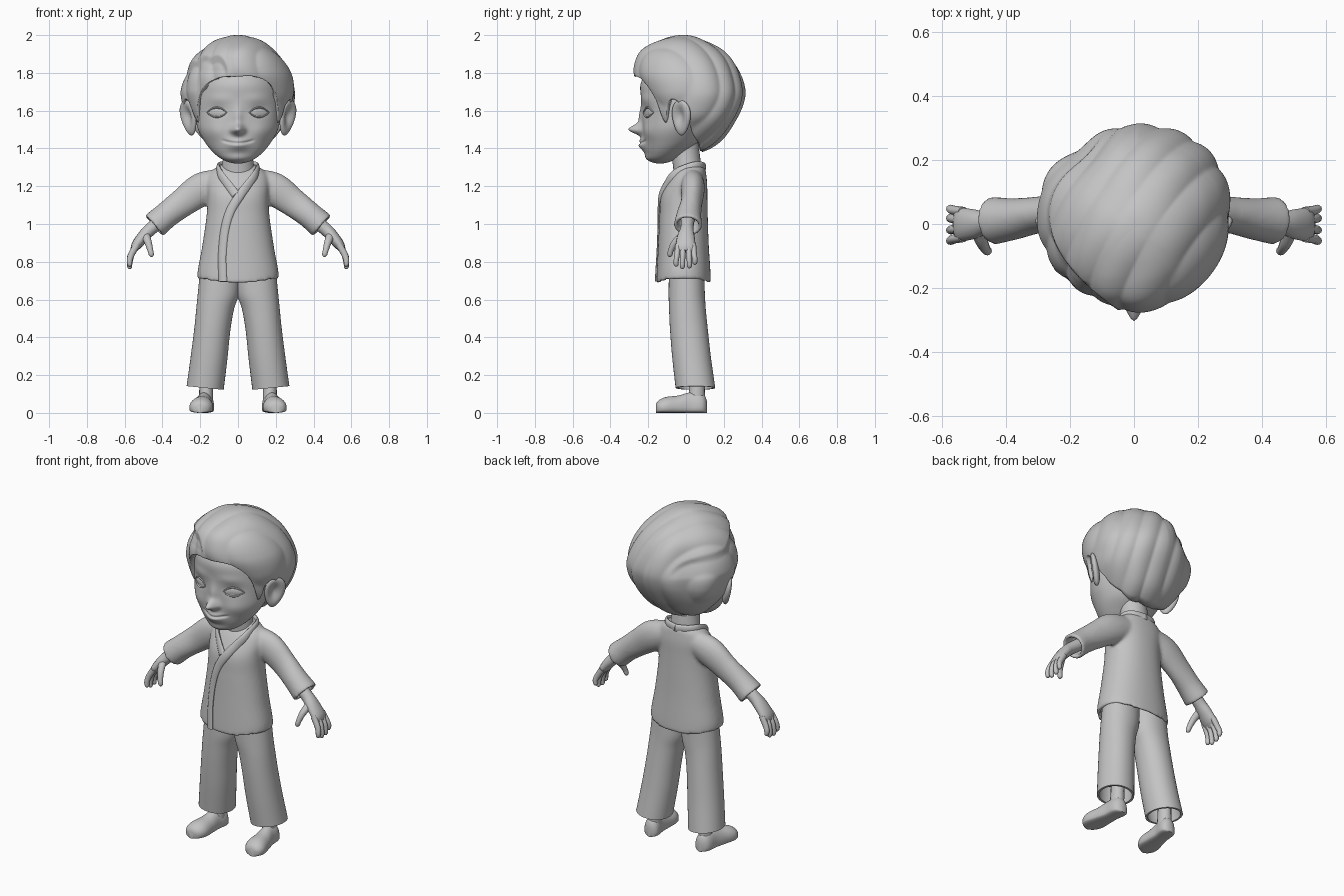
import bpy, bmesh
from math import sin, cos, pi, sqrt, exp, copysign
from mathutils import Vector, Matrix

if "Cube" in bpy.data.objects:
    bpy.data.objects.remove(bpy.data.objects["Cube"])

clay = bpy.data.materials.new("plain_grey")
clay.use_nodes = True
clay.diffuse_color = (0.55, 0.55, 0.55, 1)
clay.node_tree.nodes["Principled BSDF"].inputs["Base Color"].default_value = clay.diffuse_color


# ---------- helpers ----------
def interp(table, t):
    """Smooth interpolation of rows (key, values...) at key t."""
    t = min(max(t, table[0][0]), table[-1][0])
    i = max(k for k in range(len(table) - 1) if table[k][0] <= t)
    a, b = table[i], table[i + 1]
    before, after = table[max(i - 1, 0)], table[min(i + 2, len(table) - 1)]
    h = b[0] - a[0]
    s = (t - a[0]) / h
    out = []
    for k in range(1, len(a)):
        ma = (b[k] - before[k]) / (b[0] - before[0]) * h
        mb = (after[k] - a[k]) / (after[0] - a[0]) * h
        d = b[k] - a[k]
        out.append(a[k] + s * (ma + s * (3 * d - 2 * ma - mb + s * (ma + mb - 2 * d))))
    return out


def clamp(v):
    return min(1, max(0, v))


def power(v, p):
    return copysign(abs(v) ** p, v)


def oval(angle, z, width, front, back, p=1.0):
    """Point on a horizontal oval, angle zero facing the front."""
    mid, depth = (front + back) / 2, (back - front) / 2
    return Vector((width * power(sin(angle), p), mid - depth * power(cos(angle), p), z))


def oval_rows(table, start, end, steps, p=1.0, n=48):
    zs = [start + (end - start) * i / steps for i in range(steps + 1)]
    return [[oval(2 * pi * j / n, z, *interp(table, z), p) for j in range(n)] for z in zs]


def front_y(x, width, front, back, p=1.0):
    mid, depth = (front + back) / 2, (back - front) / 2
    return mid - depth * (1 - min(1, abs(x / width)) ** (2 / p)) ** (p / 2)


def sweep(path, hint=lambda p: Vector((0, 1, 0)), n=16, steps=6):
    """Rows of an oval tube along points (x, y, z, side radius, normal radius)."""
    table = [(i, *p) for i, p in enumerate(path)]
    count = (len(path) - 1) * steps
    stations = [interp(table, i / steps) for i in range(count + 1)]
    rows = []
    for i, s in enumerate(stations):
        centre = Vector(s[:3])
        tangent = Vector(stations[min(i + 1, count)][:3]) - Vector(stations[max(i - 1, 0)][:3])
        side = tangent.cross(hint(centre)).normalized()
        normal = side.cross(tangent).normalized()
        rows.append([centre + side * s[3] * cos(2 * pi * j / n) + normal * s[4] * sin(2 * pi * j / n)
                     for j in range(n)])
    return rows


def hollow(rows, depth, scale=0.84):
    """Turn the last row inward so the garment has an open end."""
    last, prev = rows[-1], rows[-2]
    c = sum(last, Vector()) / len(last)
    inward = (sum(prev, Vector()) / len(prev) - c).normalized() * depth
    rim = [c + (p - c) * scale for p in last]
    return rows + [rim, [p + inward for p in rim]]


def flip(rows):
    return [[Vector((-p.x, p.y, p.z)) for p in row] for row in rows]


def build(name, shells, angle=50, mirror=False, caps=(True, True)):
    bm = bmesh.new()
    for rows in shells:
        grid = [[bm.verts.new(p) for p in row] for row in rows]
        n = len(grid[0])
        for a, b in zip(grid, grid[1:]):
            for j in range(n):
                bm.faces.new((a[j], a[(j + 1) % n], b[(j + 1) % n], b[j]))
        for row, cap in zip((grid[0], grid[-1]), caps):
            if cap:
                bm.faces.new(row)
    bmesh.ops.recalc_face_normals(bm, faces=bm.faces)
    return finish(name, bm, angle, mirror)


def finish(name, bm, angle=50, mirror=False):
    mesh = bpy.data.meshes.new(name)
    bm.to_mesh(mesh)
    bm.free()
    mesh.materials.append(clay)
    ob = bpy.data.objects.new(name, mesh)
    bpy.context.collection.objects.link(ob)
    bpy.ops.object.select_all(action="DESELECT")
    ob.select_set(True)
    bpy.context.view_layer.objects.active = ob
    bpy.ops.object.shade_smooth_by_angle(angle=angle * pi / 180)
    if mirror:
        ob.modifiers.new("mirror", "MIRROR").use_mirror_merge = False
    return ob


def ball(name, matrix, shape=lambda p: p):
    bm = bmesh.new()
    bmesh.ops.create_uvsphere(bm, u_segments=32, v_segments=24, radius=1)
    for v in bm.verts:
        v.co = matrix @ shape(v.co.copy())
    return finish(name, bm, 180, True)


def bump(x, z, sx, sz):
    return exp(-(x / sx) ** 2 - (z / sz) ** 2)


# ---------- head and face ----------
CHIN = 1.32
HEAD = [(sqrt(z - CHIN), w, f, b) for z, w, f, b in (
    (1.32, 0, -.14, -.14), (1.34, .08, -.2, -.06), (1.38, .132, -.215, .0), (1.43, .173, -.224, .06),
    (1.5, .211, -.23, .1), (1.57, .225, -.234, .15), (1.66, .231, -.237, .19), (1.75, .22, -.238, .22),
    (1.83, .18, -.18, .2), (1.92, .06, -.05, .06))]


def relief(x, z):
    """How far the face stands out in front of the plain oval."""
    ax = abs(x)
    d = .07 * bump(x, z - 1.5, .028, .028) + .016 * bump(x, z - 1.56, .022, .05)
    d += .01 * bump(ax - .028, z - 1.495, .014, .014)
    d += .03 * bump(x, z - 1.42, .055, .033) + .006 * bump(x, z - 1.35, .05, .025)
    d -= .011 * bump(ax - .11, z - 1.6, .05, .03)
    d += .01 * bump(ax - .12, z - 1.49, .055, .045) + .006 * bump(ax - .1, z - 1.665, .07, .025)
    if ax < .09:
        d -= .01 * exp(-((z - 1.428 - 2.2 * x * x) / .007) ** 2) * (1 - (ax / .09) ** 4)
    return d


def face_y(x, z):
    return front_y(x, *interp(HEAD, sqrt(z - CHIN))) - relief(x, z)


rows = []
for i in range(121):
    u = .03 + .74 * i / 120
    row = [oval(2 * pi * j / 128, CHIN + u * u, *interp(HEAD, u)) for j in range(128)]
    for j, p in enumerate(row):
        if cos(2 * pi * j / 128) > 0:
            p.y -= relief(p.x, p.z)
    rows.append(row)
build("head", [rows], 180)

# Blank almond eyes with raised lids
eye = Vector((.112, face_y(.112, 1.59) + .006, 1.59))
ball("eyes", Matrix.Translation(eye) @ Matrix.Rotation(.45, 4, "Z") @ Matrix.Diagonal((.05, .011, .025, 1)))
lids = []
for lift in (.027, -.024):
    path = []
    for i in range(9):
        t = -1 + i / 4
        x, z = .112 + .052 * t, 1.59 + lift * (1 - t * t)
        path.append((x, face_y(x, z) - .001, z, .0045 - .002 * t * t, .006 - .003 * t * t))
    lids.append(sweep(path, n=10, steps=3))
build("eyelids", lids, 60, True)


# Flared ears with a hollow bowl
def ear_shape(p):
    p.y *= 1 + .25 * p.z
    if p.x > 0:
        p.x *= 1 - 1.25 * bump(p.y + .1, p.z - .12, .6, .62)
    return p


ball("ears", Matrix.Translation((.262, -.025, 1.562)) @ Matrix.Rotation(.2, 4, "Y")
     @ Matrix.Rotation(-.65, 4, "Z") @ Matrix.Diagonal((.026, .058, .095, 1)), ear_shape)

# ---------- swept hair shell ----------
HAIR = [(sqrt(2 - z), w, f, b) for z, w, f, b in (
    (2, 0, -.01, -.01), (1.975, .11, -.13, .09), (1.92, .19, -.23, .19), (1.86, .245, -.265, .25),
    (1.79, .284, -.272, .288), (1.7, .3, -.24, .31), (1.63, .29, -.21, .298), (1.55, .262, -.18, .26),
    (1.46, .19, -.14, .2), (1.41, .14, -.1, .14), (1.385, .1, -.08, .085))]
HAIRLINE = [(0, 1.78), (.3, 1.78), (.5, 1.76), (.68, 1.7), (.82, 1.57), (.92, 1.54), (1.02, 1.62),
            (1.2, 1.66), (1.42, 1.6), (1.6, 1.47), (2.1, 1.4), (pi, 1.385)]


def hair_point(angle, v):
    low = interp(HAIRLINE, abs(angle))[0]
    u = sqrt(2 - low) * v
    z = 2 - u * u
    # Round on top, squarer around the temples
    p = oval(angle, z, *interp(HAIR, u), 1 - .16 * clamp((1.82 - z) / .2))
    out = Vector((p.x, p.y - .03, p.z - 1.68)).normalized()
    across = .85 * p.x - .5 * p.y + .25 * (p.z - 1.8)
    lock = sqrt(sin(pi * across / .11) ** 2 + .01) ** .8 - .55
    p += out * .012 * lock * clamp(v * 2.2)
    # Lower side of the parting, flatter at that back corner
    parting = -.265 + 2.4 * (p.y - .03) ** 2
    p -= out * .02 * clamp((parting - p.x) / .022) * clamp((p.z - 1.7) / .12)
    p -= out * .032 * bump(angle + 2.5, z - 1.72, .38, .2) * clamp(v * 2)
    return p


rows = [[hair_point(-pi + 2 * pi * j / 220, .02 + .98 * i / 72) for j in range(220)] for i in range(73)]
hair = build("hair", [rows], 80, caps=(True, False))
shell = hair.modifiers.new("thickness", "SOLIDIFY")
shell.thickness = .035
shell.offset = -1

# ---------- neck ----------
NECK = [(1.2, .085, -.06, .08), (1.3, .085, -.068, .08), (1.36, .078, -.075, .074), (1.46, .075, -.08, .06)]
build("neck", [oval_rows(NECK, 1.2, 1.46, 12)])

# ---------- wrap jacket: body and wide sleeves fused ----------
JACKET = [(.69, .216, -.157, .132), (.74, .213, -.155, .13), (.9, .187, -.147, .12), (1.05, .166, -.14, .115),
          (1.15, .162, -.132, .113), (1.22, .165, -.1, .112), (1.27, .15, -.068, .106), (1.3, .115, -.04, .1),
          (1.315, .09, -.025, .085)]
rows = oval_rows(JACKET, 1.315, .685, 40, .9)
for p in (p for row in rows for p in row):
    # Hem rises at the sides
    p.z += .024 * min(1, abs(p.x) / .2) ** 2 * max(0, (.85 - p.z) / .16)
body = hollow(rows, .05, .9)
sleeve = hollow(sweep([(.08, .035, 1.225, .07, .06), (.19, .036, 1.185, .088, .063), (.29, .03, 1.115, .077, .057),
                       (.375, .016, 1.05, .07, .065), (.445, .01, .99, .073, .076)], n=32), .07, .72)
jacket = build("jacket", [body, sleeve, flip(sleeve)])
blend = jacket.modifiers.new("fuse", "REMESH")
blend.mode = "VOXEL"
blend.voxel_size = .009
blend.use_smooth_shade = True
soften = jacket.modifiers.new("soften", "SMOOTH")
soften.factor = .5
soften.iterations = 8


# Collar bands crossing at the chest, the upper one running to the hem
def band(points):
    path = [(0, .096, 1.302), (.065, .078, 1.306), (.102, .03, 1.302)]
    path += [(x, front_y(x, *interp(JACKET, z), .9) - .002, z) for x, z in points]
    return sweep([(*p, .024, .011) for p in path], lambda p: Vector((p.x, p.y - .03, .0)), 12)


build("upper_lapel", [band([(.095, 1.265), (.055, 1.21), (.01, 1.15), (-.04, 1.07), (-.07, .97), (-.083, .85),
                            (-.083, .76), (-.08, .695)])], 60)
build("under_lapel", [flip(band([(.095, 1.265), (.055, 1.21), (.012, 1.155)]))], 60)

# ---------- hands ----------
arm = sweep([(.39, .01, 1.03, .036, .036), (.46, .005, .975, .034, .035), (.5, .0, .935, .032, .046),
             (.54, -.002, .885, .026, .052), (.557, -.002, .855, .013, .046)])
digits = [arm]
for y, drop, spread in ((-.042, .775, -.01), (-.015, .762, -.004), (.014, .766, .004), (.039, .785, .008)):
    digits.append(sweep([(.535, y, .89, .018, .015), (.564, y + spread * .5, .84, .017, .0145),
                         (.574, y + spread, drop + .03, .015, .0135), (.572, y + spread, drop + .008, .012, .012),
                         (.57, y + spread, drop, .004, .004)], n=12, steps=4))
digits.append(sweep([(.49, -.02, .94, .024, .02), (.475, -.06, .9, .019, .018), (.464, -.08, .86, .015, .015),
                     (.458, -.085, .836, .013, .013), (.456, -.085, .825, .004, .004)], n=12, steps=4))
build("hands", digits, 60, True)

# ---------- flared trousers ----------
LEG = [(.14, .076, .272, -.055, .155), (.3, .056, .25, -.073, .132), (.45, .04, .231, -.085, .115),
       (.56, .02, .22, -.09, .104), (.63, -.004, .213, -.092, .1), (.76, -.01, .2, -.09, .095)]
rows = []
for i in range(33):
    z = .76 - .62 * i / 32
    inner, outer, front, back = interp(LEG, z)
    ring = [oval(2 * pi * j / 40, z, (outer - inner) / 2, front, back, .95) for j in range(40)]
    rows.append([p + Vector(((inner + outer) / 2, 0, p.x * .1 * i / 32 - .008 * i / 32)) for p in ring])
build("trouser_legs", [hollow(rows, .12, .88)], 50, True)

# ---------- ankles and shoes ----------
build("ankles", [sweep([(.165, .06, .3, .04, .042), (.168, .06, .16, .036, .04), (.17, .055, .06, .038, .045)])],
      50, True)
SHOE = [(-.16, .022, .045), (-.148, .046, .064), (-.11, .062, .083), (-.04, .054, .092), (.02, .046, .108),
        (.075, .047, .108), (.1, .037, .092), (.112, .016, .06)]
rows = []
for i in range(37):
    y = -.16 + .272 * i / 36
    half, top = interp(SHOE, y)
    ring = []
    for j in range(28):
        a = 2 * pi * j / 28
        rise = (top - .03) * sin(a) if sin(a) > 0 else -.03 * abs(sin(a)) ** .4
        ring.append(Vector((.176 + (.05 - y) * .12 + half * cos(a), y, .03 + rise)))
    rows.append(ring)
build("shoes", [rows], 60, True)
